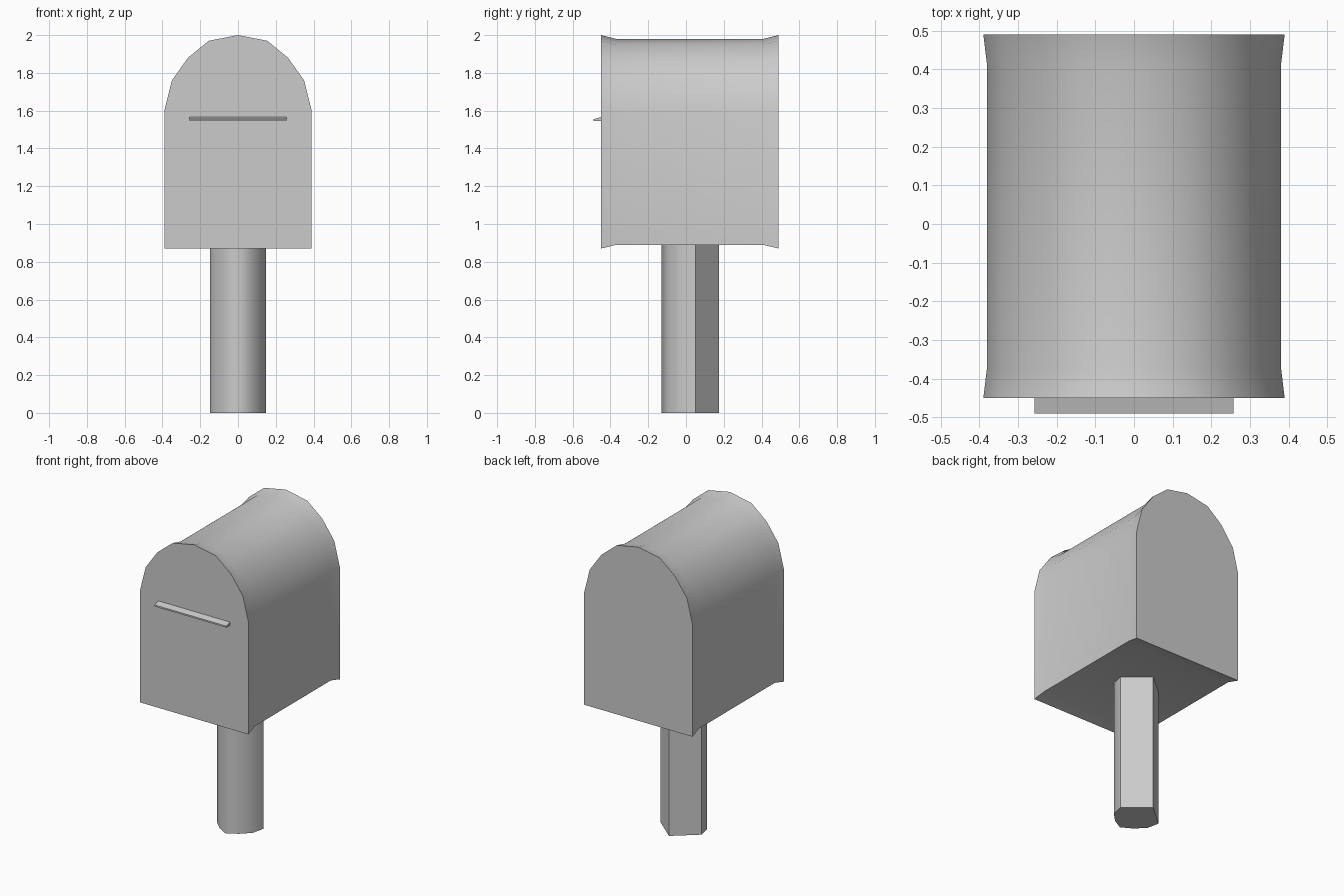
import bpy, bmesh, math

if "Cube" in bpy.data.objects:
    bpy.data.objects.remove(bpy.data.objects["Cube"])

grey = bpy.data.materials.new("plain_grey")
grey.diffuse_color = (0.6, 0.6, 0.6, 1)
grey.use_nodes = True
grey.node_tree.nodes["Principled BSDF"].inputs["Base Color"].default_value = grey.diffuse_color


def loft(name, rings, angle):
    """Skin closed rings of points and cap both ends."""
    bm = bmesh.new()
    loops = [[bm.verts.new(p) for p in ring] for ring in rings]
    n = len(loops[0])
    for a, b in zip(loops, loops[1:]):
        for i in range(n):
            j = (i + 1) % n
            bm.faces.new((a[i], a[j], b[j], b[i]))
    bm.faces.new(loops[0])
    bm.faces.new(loops[-1])
    bmesh.ops.recalc_face_normals(bm, faces=bm.faces)
    mesh = bpy.data.meshes.new(name)
    bm.to_mesh(mesh)
    bm.free()
    mesh.materials.append(grey)
    ob = bpy.data.objects.new(name, mesh)
    bpy.context.collection.objects.link(ob)
    bpy.ops.object.select_all(action='DESELECT')
    ob.select_set(True)
    bpy.context.view_layer.objects.active = ob
    if angle:
        bpy.ops.object.shade_smooth_by_angle(angle=math.radians(angle))
    return ob


def mirrored(half):
    """Close a half outline that may touch x = 0."""
    return half + [(-x, v) for x, v in reversed(half) if x > 0]


# Arched box with flared rims at front and back
arch = mirrored([(0.39, 0.87), (0.39, 1.60), (0.35, 1.76),
                 (0.265, 1.88), (0.155, 1.97), (0, 2.0)])
mid_z = 1.435


def section(y, sx, sz):
    return [(x * sx, y, mid_z + (z - mid_z) * sz) for x, z in arch]


loft("box_body", [section(-0.45, 1, 1), section(-0.37, 0.975, 0.965),
                  section(0.41, 0.975, 0.965), section(0.49, 1, 1)], 50)

# Post, slightly behind the middle
outline = mirrored([(0, 0.175), (0.147, 0.05), (0.13, -0.03),
                    (0.07, -0.09), (0, -0.13)])
loft("post", [[(x, y, z) for x, y in outline] for z in (0, 0.9)], 60)

# Thin wedge-shaped pull on the front
wedge = [(-0.445, 1.545), (-0.49, 1.545), (-0.49, 1.555), (-0.445, 1.567)]
loft("door_pull", [[(x, y, z) for y, z in wedge] for x in (-0.258, 0.258)], 0)
